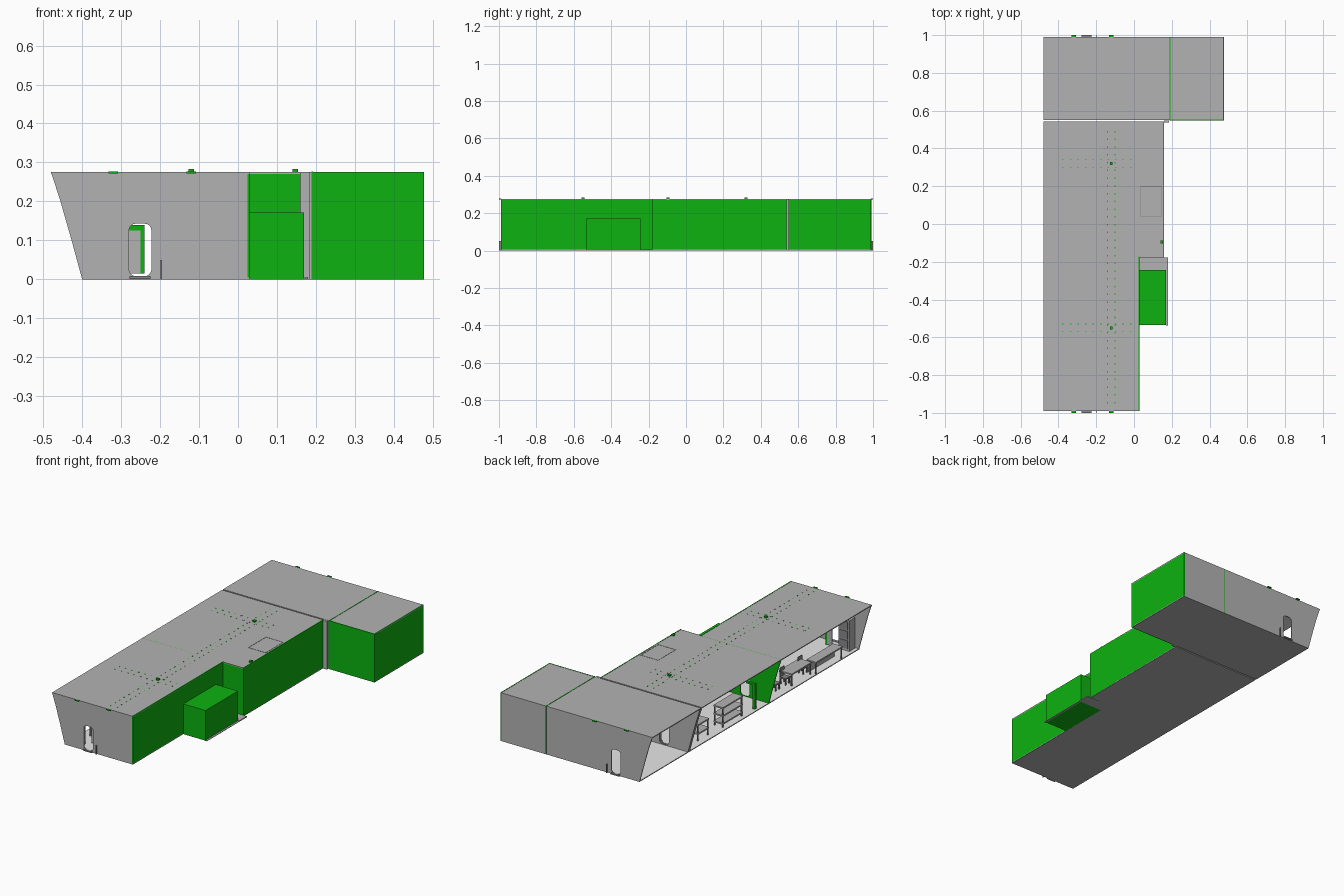
import bpy, bmesh, math
from mathutils import Vector

cube = bpy.data.objects.get("Cube")
if cube:
    bpy.data.objects.remove(cube, do_unlink=True)


def material(name, rgb):
    m = bpy.data.materials.new(name)
    m.use_nodes = True
    m.diffuse_color = (*rgb, 1)
    bsdf = next(n for n in m.node_tree.nodes if n.type == 'BSDF_PRINCIPLED')
    bsdf.inputs["Base Color"].default_value = (*rgb, 1)
    bsdf.inputs["Roughness"].default_value = 0.9
    return m


GREY = material("hull grey", (0.45, 0.45, 0.45))
GREEN = material("bright green", (0.004, 0.45, 0.005))
WHITE = material("interior white", (1, 1, 1))
DARK = material("equipment grey", (0.25, 0.25, 0.26))

H = 0.275       # roof height
T = 0.005       # shell thickness
END = 0.99      # end wall position
LEFT = -0.48    # roof edge on the open side


def box(name, xs, ys, zs, mat, alt=None, alt_dir=None):
    """Axis-aligned box; faces pointing along alt_dir get the second material."""
    bm = bmesh.new()
    bmesh.ops.create_cube(bm, size=1)
    for v in bm.verts:
        v.co = Vector([a + (b - a) * (c + 0.5) for (a, b), c in zip((xs, ys, zs), v.co)])
    bm.normal_update()
    if alt:
        for f in bm.faces:
            f.material_index = int(f.normal.dot(Vector(alt_dir)) > 0.5)
    me = bpy.data.meshes.new(name)
    bm.to_mesh(me)
    bm.free()
    me.materials.append(mat)
    if alt:
        me.materials.append(alt)
    ob = bpy.data.objects.new(name, me)
    bpy.context.collection.objects.link(ob)
    return ob


def doorway(x0=-0.28, x1=-0.222, z0=0.008, z1=0.143, r=0.018):
    """Rounded door outline."""
    pts = []
    corners = [(x1 - r, z1 - r), (x0 + r, z1 - r), (x0 + r, z0 + r), (x1 - r, z0 + r)]
    for i, (cx, cz) in enumerate(corners):
        for k in range(5):
            a = math.pi / 2 * (i + k / 4)
            pts.append((cx + r * math.cos(a), cz + r * math.sin(a)))
    return pts


def bulkhead(name, y, right, mat):
    """Cross wall with a raked open edge and a rounded doorway."""
    outline = [(-0.40, 0), (right, 0), (right, H), (LEFT, H), (-0.457, 0.205), (-0.427, 0.1)]
    cu = bpy.data.curves.new(name, 'CURVE')
    cu.dimensions = '2D'
    cu.fill_mode = 'BOTH'
    cu.extrude = T / 2
    for pts in (outline, doorway()):
        sp = cu.splines.new('POLY')
        sp.points.add(len(pts) - 1)
        for p, (x, z) in zip(sp.points, pts):
            p.co = (x, z, 0, 1)
        sp.use_cyclic_u = True
    tmp = bpy.data.objects.new(name + " outline", cu)
    bpy.context.collection.objects.link(tmp)
    dg = bpy.context.evaluated_depsgraph_get()
    me = bpy.data.meshes.new_from_object(tmp.evaluated_get(dg))
    bpy.data.objects.remove(tmp, do_unlink=True)
    bm = bmesh.new()
    bm.from_mesh(me)
    bmesh.ops.remove_doubles(bm, verts=bm.verts, dist=1e-5)
    bmesh.ops.recalc_face_normals(bm, faces=bm.faces)
    for f in bm.faces:
        f.material_index = 0
        f.smooth = False
    bm.to_mesh(me)
    bm.free()
    me.materials.clear()
    me.materials.append(mat)
    ob = bpy.data.objects.new(name, me)
    ob.location.y = y
    ob.rotation_euler.x = math.pi / 2
    bpy.context.collection.objects.link(ob)


# Roofs, floors and outer side walls of the three rooms
rooms = [("front", 0.03, -END, -0.172), ("middle", 0.16, -0.178, 0.542), ("rear", 0.477, 0.55, END)]
for room, right, y0, y1 in rooms:
    box(room + "_roof", (LEFT, right), (y0, y1), (H - T, H), GREY, WHITE, (0, 0, -1))
    box(room + "_floor", (-0.40, right), (y0, y1), (0, T), GREY, WHITE, (0, 0, 1))
    box(room + "_side_wall", (right - T, right), (y0, y1), (0, H + 0.001), GREEN, WHITE, (-1, 0, 0))

# Cross walls
h = T / 2
bulkhead("front_end_wall", -END + h, 0.029, GREY)
bulkhead("front_partition", -0.175, 0.16, GREEN)
bulkhead("middle_partition", 0.539, 0.159, GREY)
bulkhead("rear_partition", 0.5525, 0.19, GREY)
bulkhead("rear_end_wall", END - h, 0.476, GREY)
box("rear_front_wall", (0.19, 0.477), (0.549, 0.554), (0, H + 0.001), GREEN, WHITE, (0, 1, 0))
box("corner_pillar", (0.158, 0.185), (0.537, 0.549), (0, H), GREY)
box("rear_joint", (0.188, 0.192), (0.549, END + 0.001), (0.001, H + 0.0015), GREEN)

# Side annex and its step
box("side_annex", (0.026, 0.17), (-0.535, -0.243), (0, 0.172), GREEN)
box("annex_step", (0.026, 0.18), (-0.243, -0.178), (0, 0.006), GREY)
box("annex_skirt", (0.17, 0.18), (-0.538, -0.243), (0, 0.003), GREY)

# Roof hatch outline
for i in (0, 1):
    box("hatch_edge", (0.035 + i * 0.11, 0.038 + i * 0.11), (0.04, 0.2), (H, H + 0.001), DARK)
    box("hatch_end", (0.035, 0.148), (0.04 + i * 0.157, 0.043 + i * 0.157), (H, H + 0.001), DARK)

# Roof lamp rows and caps
for i in range(36):
    y = -0.95 + i * 0.041
    for x in (-0.14, -0.10):
        box("lamp_dot", (x - 0.002, x + 0.002), (y, y + 0.008), (H, H + 0.001), GREEN)
for y in (-0.57, -0.53, 0.30, 0.34):
    for i in range(10):
        x = -0.38 + i * 0.04
        box("lamp_dot", (x, x + 0.008), (y - 0.002, y + 0.002), (H, H + 0.001), GREEN)
for x, y in ((-0.12, -0.55), (0.147, -0.095), (-0.12, 0.32)):
    box("roof_cap", (x - 0.007, x + 0.007), (y - 0.008, y + 0.008), (H, H + 0.008), GREEN)

# Fittings on both end walls
for s in (-1, 1):
    ys = sorted((s * END, s))
    box("door_sill", (-0.278, -0.224), ys, (0.001, 0.008), DARK)
    box("wall_post", (-0.199, -0.195), ys, (0, 0.05), DARK)
    for x in (-0.32, -0.12):
        box("wall_light", (x - 0.012, x + 0.012), ys, (H - 0.003, H + 0.002), GREEN)


def table(name, x, y, w, d, top, mat=GREY):
    """Table top on four legs."""
    box(name + "_top", (x - w, x + w), (y - d, y + d), (top - 0.008, top), mat)
    for sx in (-1, 1):
        for sy in (-1, 1):
            cx, cy = x + sx * (w - 0.005), y + sy * (d - 0.005)
            box(name + "_leg", (cx - 0.003, cx + 0.003), (cy - 0.003, cy + 0.003), (T, top), DARK)


def chair(x, y):
    table("chair", x, y, 0.02, 0.02, 0.045, DARK)
    box("chair_back", (x + 0.016, x + 0.02), (y - 0.02, y + 0.02), (0.045, 0.095), DARK)


# Furniture seen through the open side
for top in (0.03, 0.075, 0.12):
    table("shelf_rack", -0.35, 0.12, 0.03, 0.09, top)
for top in (0.05, 0.1):
    table("bunk", -0.34, 0.37, 0.03, 0.05, top)
table("work_desk", -0.34, -0.5, 0.04, 0.09, 0.075)
table("long_counter", -0.37, -0.72, 0.03, 0.12, 0.075)
box("counter_panel", (-0.35, -0.342), (-0.84, -0.6), (T, 0.07), GREY)
for y in (-0.33, -0.42, -0.58):
    chair(-0.33, y)
box("cabinet", (-0.38, -0.31), (-0.98, -0.93), (T, 0.18), GREY)
for i in range(3):
    z = 0.02 + i * 0.053
    box("cabinet_door", (-0.372, -0.318), (-0.93, -0.926), (z, z + 0.045), DARK)
box("green_post", (-0.385, -0.37), (-0.085, -0.07), (T, 0.15), GREEN)
box("post_arm", (-0.385, -0.33), (-0.085, -0.07), (0.14, 0.15), GREEN)

# Open door leaf behind the front doorway
box("door_leaf", (-0.28, -0.25), (-0.92, -0.915), (0.015, 0.125), GREY)
box("door_leaf_edge", (-0.25, -0.24), (-0.92, -0.915), (0.015, 0.14), GREEN)
box("door_leaf_head", (-0.28, -0.25), (-0.92, -0.915), (0.125, 0.14), GREEN)
